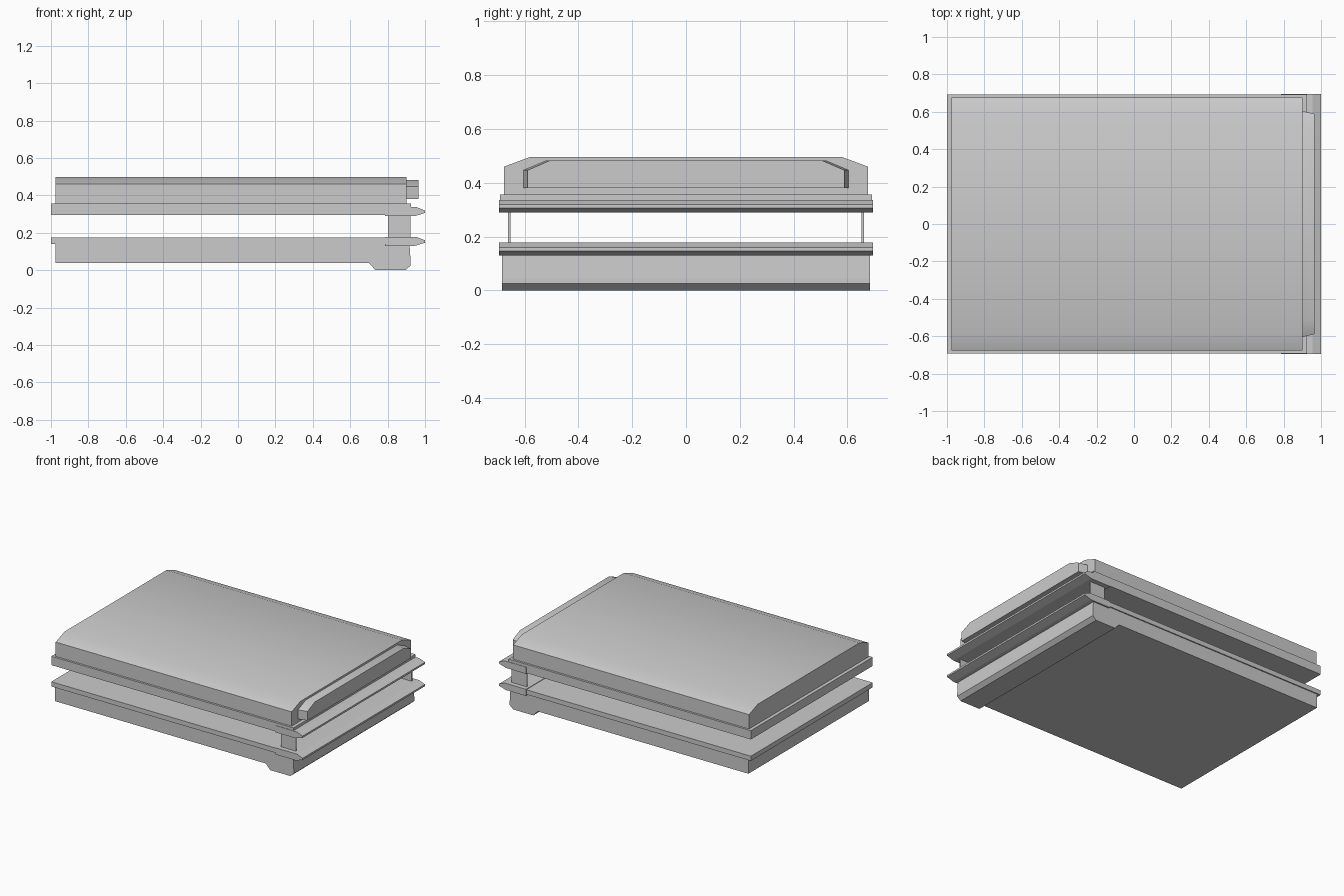
import bpy, bmesh, math

if "Cube" in bpy.data.objects:
    bpy.data.objects.remove(bpy.data.objects["Cube"])


def prism(name, pts, a, b, axis, end_scale=1.0):
    """Extrude a closed profile; axis 'y' takes (x, z) points, 'x' takes (y, z)."""
    bm = bmesh.new()
    rings = []
    for t, s in ((a, 1.0), (b, end_scale)):
        if axis == 'y':
            rings.append([bm.verts.new((p, t, q)) for p, q in pts])
        else:
            rings.append([bm.verts.new((t, p * s, q)) for p, q in pts])
    n = len(pts)
    bm.faces.new(rings[0])
    bm.faces.new(rings[1][::-1])
    for i in range(n):
        j = (i + 1) % n
        bm.faces.new((rings[0][i], rings[1][i], rings[1][j], rings[0][j]))
    bmesh.ops.recalc_face_normals(bm, faces=bm.faces)
    me = bpy.data.meshes.new(name)
    bm.to_mesh(me)
    bm.free()
    ob = bpy.data.objects.new(name, me)
    bpy.context.collection.objects.link(ob)
    return ob


def box(name, x0, x1, y0, y1, z0, z1):
    return prism(name, [(x0, z0), (x1, z0), (x1, z1), (x0, z1)], y0, y1, 'y')


def smooth(ob):
    bpy.ops.object.select_all(action='DESELECT')
    ob.select_set(True)
    bpy.context.view_layer.objects.active = ob
    bpy.ops.object.shade_smooth_by_angle(angle=math.radians(30))


def mirrored(pts):
    return pts + [(-y, z) for y, z in reversed(pts)]


# Lower body with the stepped foot along the right end
prism("lower_body", [(-0.975, 0.038), (0.70, 0.038), (0.735, 0.0), (0.895, 0.0),
                     (0.923, 0.025), (0.923, 0.045), (0.917, 0.14), (-0.975, 0.14)],
      -0.684, 0.684, 'y')
# Lower and upper plates
box("lower_plate", -1.0, 0.925, -0.692, 0.692, 0.14, 0.174)
box("upper_plate", -1.0, 0.925, -0.692, 0.692, 0.294, 0.357)

# Pointed lips on the right end of both plates
for name, z in (("lower_lip", 0.130), ("upper_lip", 0.289)):
    prism(name, [(0.785, z), (0.945, z), (1.0, z + 0.017), (1.0, z + 0.03),
                 (0.955, z + 0.048), (0.785, z + 0.048)], -0.695, 0.695, 'y')

# Thin connecting walls at the right end
for name, s in (("front_hinge_wall", -1), ("back_hinge_wall", 1)):
    box(name, 0.803, 0.923, s * 0.657 - 0.004, s * 0.657 + 0.004, 0.16, 0.31)

# Top cover with sloped shoulders
smooth(prism("top_cover", mirrored([(0.677, 0.34), (0.677, 0.46), (0.578, 0.497)]),
             -0.975, 0.90, 'x'))
# End cap, slightly tapered outward
smooth(prism("end_cap", mirrored([(0.609, 0.381), (0.609, 0.447), (0.523, 0.483)]),
             0.88, 0.965, 'x', 0.967))
